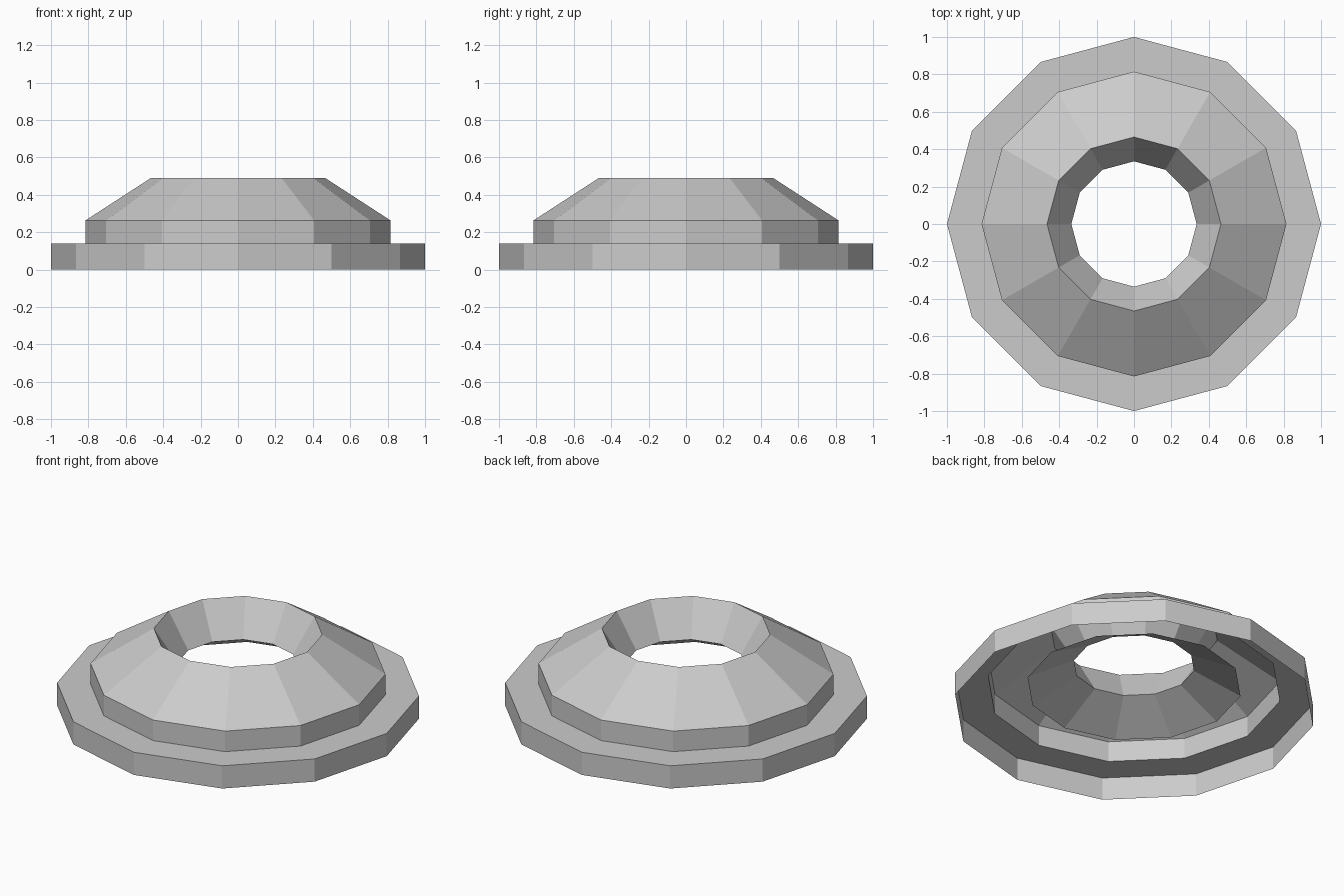
import bpy, bmesh
from math import cos, sin, tau

if "Cube" in bpy.data.objects:
    bpy.data.objects.remove(bpy.data.objects["Cube"])

SIDES = 12


def lathe(name, profile):
    """Revolve an open (radius, height) profile into a faceted shell."""
    bm = bmesh.new()
    rings = [[bm.verts.new((r * cos(tau * i / SIDES), r * sin(tau * i / SIDES), z))
              for i in range(SIDES)] for r, z in profile]
    for low, high in zip(rings, rings[1:]):
        for i in range(SIDES):
            j = (i + 1) % SIDES
            bm.faces.new((low[i], low[j], high[j], high[i]))
    mesh = bpy.data.meshes.new(name)
    bm.to_mesh(mesh)
    bm.free()
    obj = bpy.data.objects.new(name, mesh)
    bpy.context.collection.objects.link(obj)
    return obj


# Thin stepped collar: base rim, step, second rim, sloped top,
# funnel into the hole, then a skirt flaring out underneath (open below)
lathe("stepped_collar", [
    (1.0, 0.0), (1.0, 0.138),
    (0.815, 0.138), (0.815, 0.263),
    (0.465, 0.49),
    (0.335, 0.285),
    (0.595, 0.15),
])
